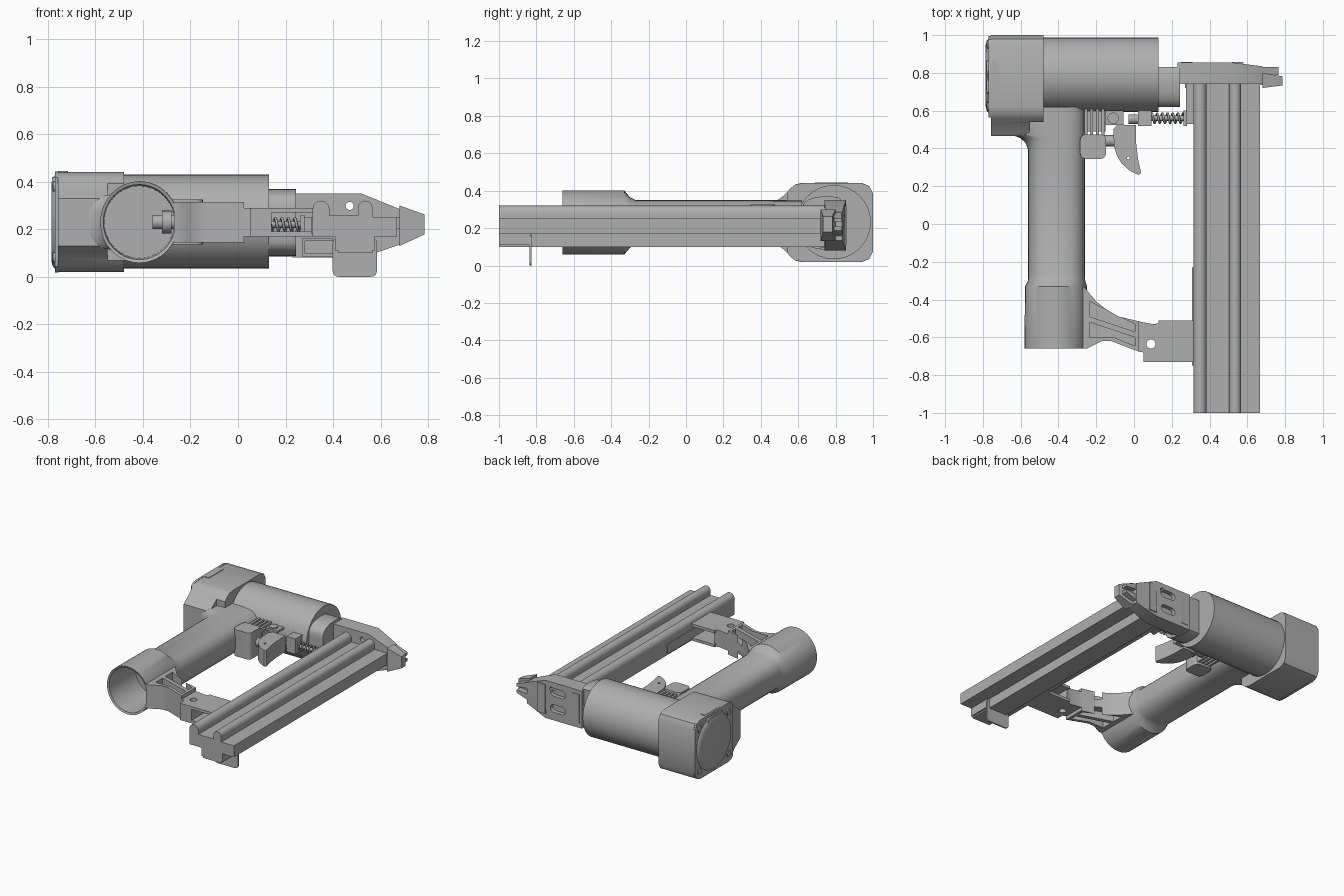
import bpy, bmesh
from math import sin, cos, pi, copysign, radians

if "Cube" in bpy.data.objects:
    bpy.data.objects.remove(bpy.data.objects["Cube"], do_unlink=True)

grey = bpy.data.materials.new("tool grey")
grey.use_nodes = True
grey.diffuse_color = (0.43, 0.43, 0.43, 1)
grey.node_tree.nodes["Principled BSDF"].inputs["Base Color"].default_value = grey.diffuse_color
parts = []
MID = 0.23  # height of the symmetry plane


def finish(name, bm):
    bmesh.ops.recalc_face_normals(bm, faces=bm.faces)
    mesh = bpy.data.meshes.new(name)
    bm.to_mesh(mesh)
    bm.free()
    mesh.materials.append(grey)
    ob = bpy.data.objects.new(name, mesh)
    bpy.context.collection.objects.link(ob)
    parts.append(ob)
    return ob


def loft(name, rings):
    bm = bmesh.new()
    loops = [[bm.verts.new(p) for p in ring] for ring in rings]
    for a, b in zip(loops, loops[1:]):
        for i in range(len(a)):
            j = (i + 1) % len(a)
            bm.faces.new((a[i], a[j], b[j], b[i]))
    bm.faces.new(loops[0])
    bm.faces.new(loops[-1])
    return finish(name, bm)


def place(p, t, axis):
    return {"x": (t, p[0], p[1]), "y": (p[0], t, p[1]), "z": (p[0], p[1], t)}[axis]


def prism(name, pts, lo, hi, axis):
    return loft(name, [[place(p, t, axis) for p in pts] for t in (lo, hi)])


def rect(a0, a1, b0, b1, r=0.0):
    if not r:
        return [(a0, b0), (a1, b0), (a1, b1), (a0, b1)]
    corners = [(a1 - r, b1 - r), (a0 + r, b1 - r), (a0 + r, b0 + r), (a1 - r, b0 + r)]
    return [(cx + r * cos((k + s / 4) * pi / 2), cy + r * sin((k + s / 4) * pi / 2))
            for k, (cx, cy) in enumerate(corners) for s in range(5)]


def box(name, x, y, z):
    return prism(name, rect(*x, *y), *z, "z")


def oval(c, a, b=None, power=2, n=24):
    b = b or a
    def bulge(v):
        return copysign(abs(v) ** (2 / power), v)
    return [(c[0] + a * bulge(cos(i * 2 * pi / n)), c[1] + b * bulge(sin(i * 2 * pi / n)))
            for i in range(n)]


def rod(name, c, r, lo, hi, axis, n=20):
    return prism(name, oval(c, r, n=n), lo, hi, axis)


def mirrored(half):
    """Close a (position, height) half outline by reflecting it in the middle plane."""
    return half + [(p, 2 * MID - h) for p, h in reversed(half)]


def cut(ob, *cutters):
    for c in cutters:
        m = ob.modifiers.new("cut", "BOOLEAN")
        m.operation, m.solver, m.object = "DIFFERENCE", "EXACT", c
    bpy.context.view_layer.update()
    mesh = bpy.data.meshes.new_from_object(
        ob.evaluated_get(bpy.context.evaluated_depsgraph_get()))
    ob.modifiers.clear()
    ob.data = mesh
    for c in cutters:
        parts.remove(c)
        bpy.data.objects.remove(c, do_unlink=True)


# Cylinder body and rear head
rod("cylinder_body", (0.79, 0.232), 0.198, -0.5, 0.13, "x", 32)
head_half = [(0.465, 0.33), (0.49, 0.35), (0.53, 0.38), (0.56, 0.415), (0.585, 0.433),
             (0.62, 0.44), (0.94, 0.44), (0.98, 0.425), (1.0, 0.385)]
head = prism("rear_head", mirrored(head_half), -0.758, -0.48, "x")
front_gap = prism("gap_cutter", rect(-0.55, -0.4, 0.4, 0.54), -0.1, 0.6, "z")
cut(head, front_gap)
prism("head_gasket", [(0.77 + (y - 0.77) * 0.98, MID + (z - MID) * 1.01)
                      for y, z in mirrored(head_half[3:])], -0.77, -0.755, "x")
loft("end_cap", [[place(p, x, "x") for p in oval((0.785, MID), r, n=16)]
                 for x, r in ((-0.768, 0.2), (-0.78, 0.185), (-0.785, 0.165))])
for y in (0.62, 0.95):
    for z in (0.08, 0.38):
        rod("cap_bolt", (y, z), 0.022, -0.778, -0.76, "x", 12)
prism("exhaust_plate", rect(-0.757, -0.715, 0.69, 0.865, 0.015), 0.43, 0.444, "z")
prism("exhaust_lip", rect(0.69, 0.865, 0.34, 0.42, 0.02), -0.782, -0.765, "x")

# Grip with hollow cup at its open end: y, centre x, half width, half height, squareness
sections = [(-0.36, -0.415, 0.148, 0.152, 2), (-0.655, -0.415, 0.152, 0.158, 2),
            (-0.66, -0.415, 0.165, 0.172, 2), (-0.33, -0.413, 0.164, 0.172, 2),
            (-0.3, -0.41, 0.152, 0.135, 2.4), (-0.27, -0.41, 0.15, 0.12, 2.7),
            (0.39, -0.41, 0.15, 0.12, 2.7), (0.43, -0.417, 0.157, 0.12, 2.7),
            (0.455, -0.43, 0.172, 0.12, 2.8), (0.47, -0.45, 0.19, 0.12, 3),
            (0.62, -0.45, 0.19, 0.12, 3)]
loft("grip", [[place(p, y, "y") for p in oval((cx, MID), a, b, e, 32)]
              for y, cx, a, b, e in sections])
rod("cup_bolt", (-0.5, MID), 0.03, -0.36, -0.27, "x")
rod("cup_bolt_flange", (-0.5, MID), 0.048, -0.32, -0.28, "x")

# Bracket arm with weight-saving pockets, ending in a clamp of two plates
arm = prism("bracket_arm", [(-0.27, -0.33), (-0.25, -0.35), (-0.2, -0.41), (-0.15, -0.45),
                            (-0.08, -0.49), (0.025, -0.515), (0.025, -0.675), (-0.03, -0.655),
                            (-0.12, -0.62), (-0.17, -0.62), (-0.21, -0.64), (-0.25, -0.66),
                            (-0.27, -0.66)], 0.145, 0.315, "z")
pockets = [[(-0.235, -0.41), (0.005, -0.53), (0.005, -0.57), (-0.235, -0.49)],
           [(-0.235, -0.52), (0.005, -0.6), (0.005, -0.645), (-0.11, -0.6), (-0.235, -0.6)]]
cut(arm, *[prism("pocket_cutter", p, lo, hi, "z")
           for p in pockets for lo, hi in ((0.26, 0.4), (0.05, 0.2))])
pin_hole = (0.09, -0.635)
core = prism("bracket_core", [(0.02, -0.515), (0.1, -0.53), (0.14, -0.525), (0.14, -0.73),
                              (0.05, -0.73), (0.05, -0.68), (0.02, -0.675)], 0.17, 0.29, "z")
cut(core, rod("hole_cutter", pin_hole, 0.024, 0, 0.5, "z"))
for z in (0.17, 0.27):
    box("clamp_plate", (0.13, 0.32), (-0.73, -0.51), (z, z + 0.02))

# Nail magazine: one long extrusion with two round-topped rails
def rail(x0, x1, top):
    r = (x1 - x0) / 2
    return [(x0 + r + r * cos(a * pi / 6), top - r + r * sin(a * pi / 6)) for a in range(7)]


magazine = ([(0.314, 0.17), (0.42, 0.17), (0.42, 0.1), (0.565, 0.1), (0.565, 0.17), (0.668, 0.17),
             (0.668, 0.252), (0.567, 0.252)] + rail(0.504, 0.567, 0.32)
            + [(0.504, 0.258), (0.385, 0.258)] + rail(0.314, 0.385, 0.32))
prism("magazine", magazine, -1.0, 0.75, "y")
prism("magazine_latch", rect(0.398, 0.585, 0.0, 0.165, 0.025), -0.836, -0.825, "y")
for x in (0.408, 0.565):
    box("latch_side", (x, x + 0.012), (-1.0, -0.83), (0.11, 0.17))
box("side_strip", (0.307, 0.316), (-0.75, -0.23), (0.18, 0.25))

# Nose: neck, tapered plate and pointed tip
neck = [(max(0.62, min(y, 0.83)), z) for y, z in oval((0.755, 0.228), 0.16, 0.142, 2.6, 24)]
prism("nose_neck", neck, 0.12, 0.243, "x")
nose = prism("nose_plate", [(0.23, 0.35), (0.52, 0.35), (0.68, 0.285), (0.68, 0.135),
                            (0.52, 0.08), (0.23, 0.08)], 0.74, 0.855, "y")
for v in nose.data.vertices:
    if v.co.x > 0.6:
        v.co.y = 0.835 if v.co.y > 0.8 else 0.745
slots = [prism("slot_cutter", rect(0.36, 0.48, z - 0.028, z + 0.028, 0.027), 0.825, 0.95, "y")
         for z in (0.28, 0.165)]
cut(nose, rod("hole_cutter", (0.47, 0.298), 0.017, 0.6, 1.0, "y"), *slots)
for x in (0.25, 0.52):
    box("nose_rib", (x, x + 0.06), (0.85, 0.858), (0.11, 0.32))
tip = [(0.68, 0.3, 0.13), (0.785, 0.262, 0.178)]
loft("nose_tip", [[(x, y, z) for y, z in rect(y0, y1, low, top)]
                  for (x, top, low), (y0, y1) in zip(tip, ((0.72, 0.8), (0.733, 0.782)))])
for s in (-1, 1):
    prism("tip_prong", [(0.66, MID - 0.01 + s * 0.02), (0.765, MID - 0.01 + s * 0.012),
                        (0.765, MID - 0.01 + s * 0.032), (0.66, MID - 0.01 + s * 0.07)],
          0.79, 0.832, "y")
box("nose_latch", (0.57, 0.69), (0.735, 0.765), (0.2, 0.25))

# Wire guide below the nose
for z in (0.085, 0.15):
    box("guide_wire", (0.27, 0.4), (0.72, 0.75), (z, z + 0.012))
box("guide_wire_end", (0.27, 0.282), (0.72, 0.75), (0.085, 0.162))

# Trigger valve housing, fins and trigger
prism("valve_housing", rect(-0.285, -0.148, 0.345, 0.475, 0.03), 0.135, 0.325, "z")
for i in range(4):
    box("housing_fin", (-0.262 + i * 0.03, -0.246 + i * 0.03), (0.46, 0.61), (0.15, 0.31))
box("fin_web", (-0.27, -0.15), (0.49, 0.61), (0.18, 0.28))
rod("valve_pin", (0.44, MID), 0.03, -0.16, -0.09, "x")
trigger = prism("trigger", [(-0.11, 0.5), (-0.09, 0.525), (0.01, 0.525), (0.012, 0.42),
                            (0.022, 0.34), (0.038, 0.27), (0.025, 0.26), (-0.02, 0.28),
                            (-0.065, 0.32), (-0.09, 0.36), (-0.105, 0.41)], 0.17, 0.285, "z")
cut(trigger, rod("hole_cutter", (-0.03, 0.35), 0.008, 0, 0.5, "z", 12))
rod("trigger_pivot", (-0.11, 0.56), 0.03, 0.15, 0.31, "z")
for z in (0.155, 0.285):
    box("pivot_lug", (-0.15, -0.055), (0.525, 0.6), (z, z + 0.015))

# Safety linkage: bolt, block, coil spring and yoke
rod("link_bolt", (0.555, 0.22), 0.026, -0.03, 0.03, "x", 12)
box("link_block", (0.02, 0.092), (0.52, 0.6), (0.175, 0.285))
rod("link_rod", (0.56, 0.22), 0.014, 0.08, 0.3, "x", 12)
curve = bpy.data.curves.new("spring", "CURVE")
curve.dimensions, curve.bevel_depth, curve.bevel_resolution = "3D", 0.006, 1
line = curve.splines.new("POLY")
turns, steps = 6, 16
line.points.add(turns * steps)
for i, p in enumerate(line.points):
    a = i * 2 * pi / steps
    p.co = (0.095 + 0.165 * i / (turns * steps), 0.56 + 0.026 * cos(a), 0.22 + 0.026 * sin(a), 1)
curve.materials.append(grey)
spring = bpy.data.objects.new("spring", curve)
bpy.context.collection.objects.link(spring)
box("spring_stop", (0.262, 0.28), (0.52, 0.6), (0.18, 0.26))
box("link_yoke", (0.275, 0.318), (0.53, 0.75), (0.18, 0.25))

# Smooth curved surfaces while keeping edges crisp
bpy.ops.object.select_all(action="DESELECT")
for ob in parts:
    ob.select_set(True)
bpy.context.view_layer.objects.active = parts[0]
bpy.ops.object.shade_smooth_by_angle(angle=radians(32))
